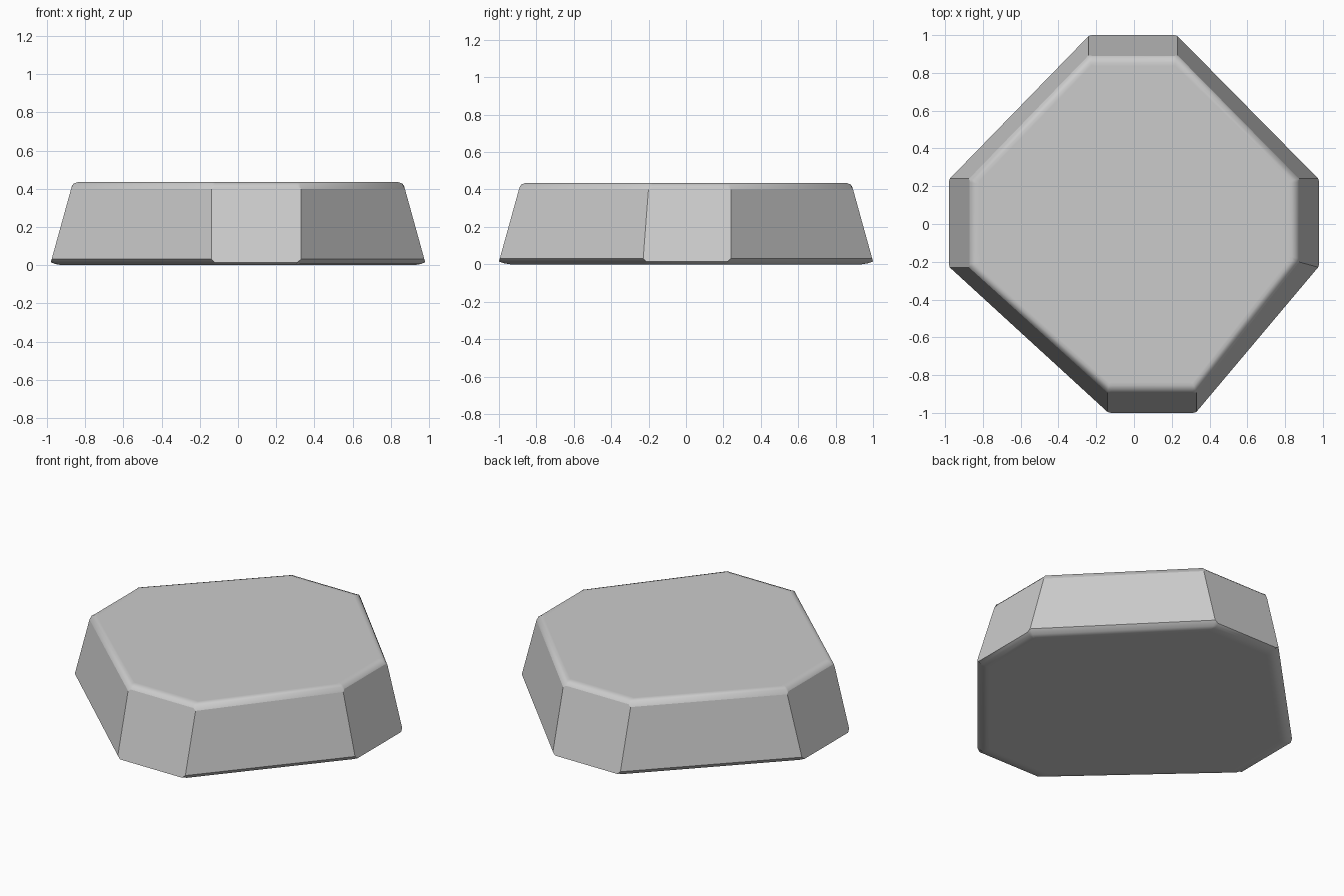
import bpy
import bmesh
from mathutils import Vector

cube = bpy.data.objects.get("Cube")
if cube:
    bpy.data.objects.remove(cube)

# Octagon corners, anticlockwise: the widest outline near the base and the top rim
WIDE = [(-.98, .24), (-.98, -.23), (-.14, -1), (.33, -1),
        (.98, -.23), (.98, .24), (.23, 1), (-.24, 1)]
RIM = [(-.87, .24), (-.87, -.23), (-.14, -.89), (.33, -.89),
       (.87, -.2), (.87, .24), (.23, .89), (-.24, .89)]
LOW, HIGH = 0.015, 0.412
NOTCH = 0.018


def wall_ring(z_corner, z_mid):
    """Loop on the sloping walls; each short side gets clipped corners."""
    def at(i, z):
        t = (z - LOW) / (HIGH - LOW)
        return Vector((*WIDE[i], z)).lerp(Vector((*RIM[i], z)), t)
    pts = []
    for i in range(0, 8, 2):
        a, b = at(i, z_mid), at(i + 1, z_mid)
        step = (b - a).normalized() * NOTCH
        pts += [at(i, z_corner), a + step, b - step, at(i + 1, z_corner)]
    return pts


def inset(ring, distance, z):
    k = 1 - distance
    return [Vector((p.x * k, p.y * k, z)) for p in ring]


# Rings from the underside to the top
base = wall_ring(0.032, LOW)
rim = wall_ring(0.4, HIGH)
rings = [inset(base, .08, 0), inset(base, .06, 0), inset(base, .025, .006), base,
         rim, inset(rim, .015, .427), inset(rim, .04, .435), inset(rim, .06, .435)]

bm = bmesh.new()
loops = [[bm.verts.new(p) for p in ring] for ring in rings]
for lower, upper in zip(loops, loops[1:]):
    for i in range(16):
        j = (i + 1) % 16
        bm.faces.new((lower[i], lower[j], upper[j], upper[i]))
bm.faces.new(loops[0][::-1])
bm.faces.new(loops[-1])
bmesh.ops.recalc_face_normals(bm, faces=bm.faces)

# Soft bevels, with crisp wall borders and wall corners
for f in bm.faces:
    f.smooth = True
for ring in (loops[3], loops[4]):
    for i in range(16):
        bm.edges.get((ring[i], ring[(i + 1) % 16])).smooth = False
for i in range(16):
    if i % 4 in (0, 3):
        bm.edges.get((loops[3][i], loops[4][i])).smooth = False

mesh = bpy.data.meshes.new("octagonal_block")
bm.to_mesh(mesh)
bm.free()
block = bpy.data.objects.new("octagonal_block", mesh)
bpy.context.collection.objects.link(block)

# Plain grey
grey = bpy.data.materials.new("light_grey")
grey.use_nodes = True
colour = (0.6, 0.6, 0.6, 1)
grey.diffuse_color = colour
grey.node_tree.nodes["Principled BSDF"].inputs["Base Color"].default_value = colour
mesh.materials.append(grey)
